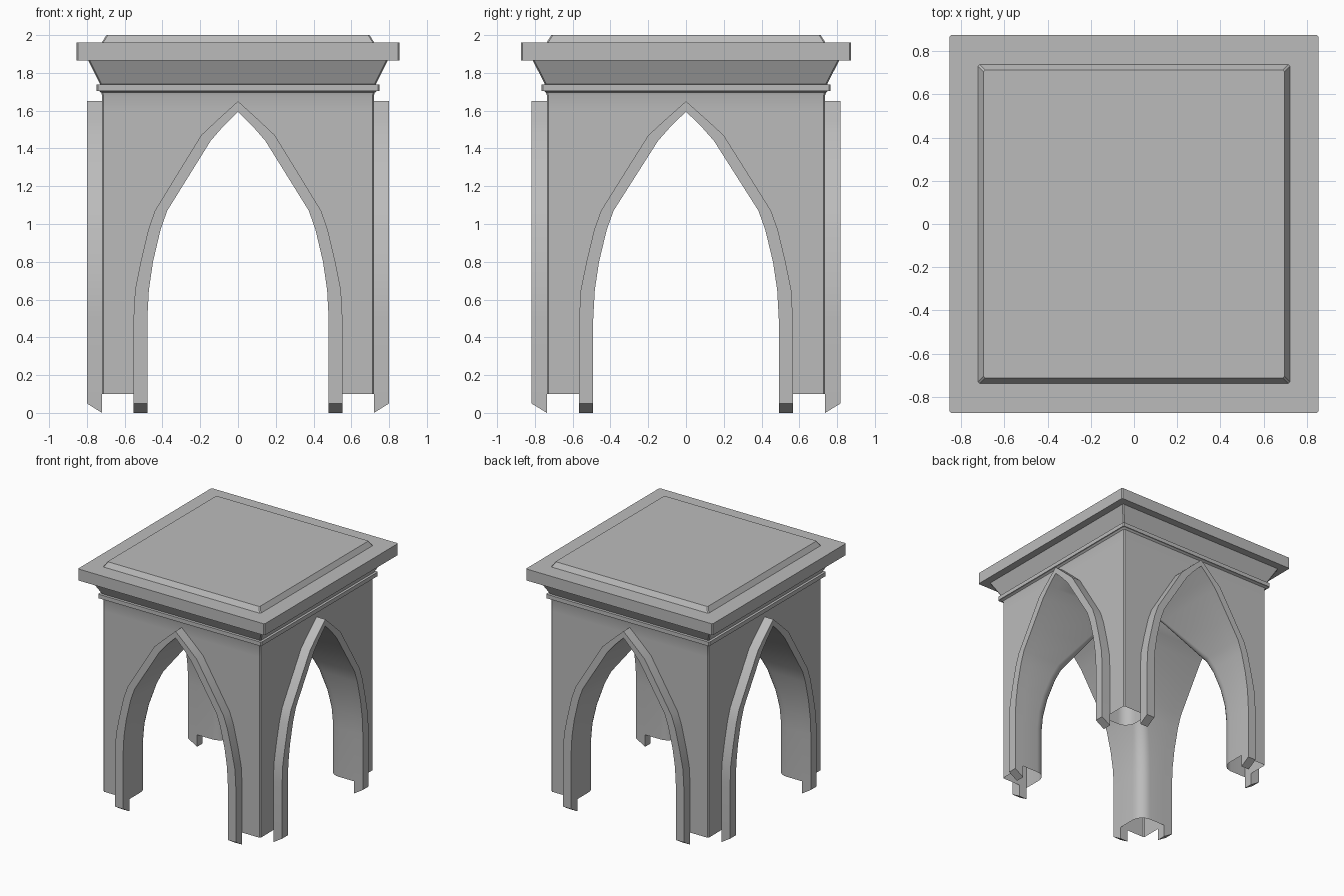
import bpy, bmesh, math

if "Cube" in bpy.data.objects:
    bpy.data.objects.remove(bpy.data.objects["Cube"], do_unlink=True)

DEPTH = 1.023      # the plan is slightly deeper than wide
WALL = 0.72        # half width of the wall box
FACE = 0.80        # half width out to the arch trim
CHAMFER = 0.008

# half width and height along the inside and outside of the pointed arch
INNER = [(.48, .1), (.48, .5), (.472, .65), (.45, .8), (.41, .97),
         (.375, 1.07), (.26, 1.255), (.145, 1.44), (.08, 1.515), (0, 1.595)]
OUTER = [(.553, .1), (.553, .5), (.545, .65), (.515, .8), (.475, .97),
         (.44, 1.07), (.318, 1.27), (.195, 1.47), (.11, 1.55), (0, 1.65)]

stone = bpy.data.materials.new("grey stone")
stone.use_nodes = True
grey = (0.5, 0.5, 0.5, 1)
stone.diffuse_color = grey
stone.node_tree.nodes["Principled BSDF"].inputs["Base Color"].default_value = grey


def quarter_turn(point, times):
    x, y, z = point
    for _ in range(times):
        x, y = -y, x
    return (x, y, z)


def loft(bm, rings, cap_start=False, cap_end=False):
    """Skin closed rings of points with quads."""
    rows = [[bm.verts.new((x, y * DEPTH, z)) for x, y, z in ring] for ring in rings]
    for a, b in zip(rows, rows[1:]):
        for i in range(len(a)):
            j = (i + 1) % len(a)
            bm.faces.new((a[i], a[j], b[j], b[i]))
    if cap_start:
        bm.faces.new(rows[0])
    if cap_end:
        bm.faces.new(rows[-1])


def mirror(bm, axis):
    copy = bmesh.ops.duplicate(bm, geom=bm.verts[:] + bm.edges[:] + bm.faces[:])["geom"]
    for v in copy:
        if isinstance(v, bmesh.types.BMVert):
            v.co[axis] = -v.co[axis]
    bmesh.ops.reverse_faces(bm, faces=[f for f in copy if isinstance(f, bmesh.types.BMFace)])


def finish(bm, name):
    bmesh.ops.remove_doubles(bm, verts=bm.verts, dist=0.0005)
    bmesh.ops.recalc_face_normals(bm, faces=bm.faces)
    mesh = bpy.data.meshes.new(name)
    bm.to_mesh(mesh)
    bm.free()
    mesh.materials.append(stone)
    obj = bpy.data.objects.new(name, mesh)
    bpy.context.collection.objects.link(obj)
    bpy.ops.object.select_all(action='DESELECT')
    obj.select_set(True)
    bpy.context.view_layer.objects.active = obj
    bpy.ops.object.shade_smooth_by_angle(angle=math.radians(30))


# Hollow corner pillars merging upward into the vault
def pillar_ring(w, z):
    r = 0.2 * w
    pts = [(w, WALL), (WALL - CHAMFER, WALL), (WALL, WALL - CHAMFER), (WALL, w)]
    for i in range(7):
        a = math.radians(270 - 15 * i)
        pts.append((w + r + r * math.cos(a), w + r + r * math.sin(a)))
    return [(x, y, z) for x, y in pts]


bm = bmesh.new()
loft(bm, [pillar_ring(w, z) for w, z in INNER])
mirror(bm, 0)
mirror(bm, 1)
finish(bm, "vaulted_pillars")

# Raised trim around each arch, with a slanted foot
foot_in, foot_out = INNER[0][0], OUTER[0][0]
trim_rings = [[(foot_in, -FACE, .05), (foot_out, -FACE, .05),
               (foot_out, -WALL, 0), (foot_in, -WALL, 0)]]
for (wi, zi), (wo, zo) in zip(INNER, OUTER):
    trim_rings.append([(wi, -FACE, zi), (wo, -FACE, zo),
                       (wo, -WALL, zo), (wi, -WALL, zi)])

for k, side in enumerate(("front", "left", "back", "right")):
    bm = bmesh.new()
    loft(bm, [[quarter_turn(p, k) for p in ring] for ring in trim_rings], cap_start=True)
    mirror(bm, k % 2)
    finish(bm, side + "_arch_trim")


# Square mouldings stacked above the arches
def square_ring(h, z):
    corner = [(h, h - CHAMFER, z), (h - CHAMFER, h, z)]
    return [quarter_turn(p, k) for k in range(4) for p in corner]


def moulding(name, profile, cap_end=False):
    bm = bmesh.new()
    loft(bm, [square_ring(h, z) for h, z in profile], cap_end=cap_end)
    finish(bm, name)


moulding("upper_wall", [(WALL, 1.595), (WALL, 1.68), (.724, 1.695), (.735, 1.705)])
moulding("neck_moulding", [(.72, 1.705), (.748, 1.705), (.748, 1.738), (.73, 1.74)])
moulding("cornice", [(.73, 1.74), (.793, 1.865), (.855, 1.865), (.855, 1.96), (.72, 1.96)])
moulding("roof_slab", [(.722, 1.96), (.697, 2.0)], cap_end=True)
